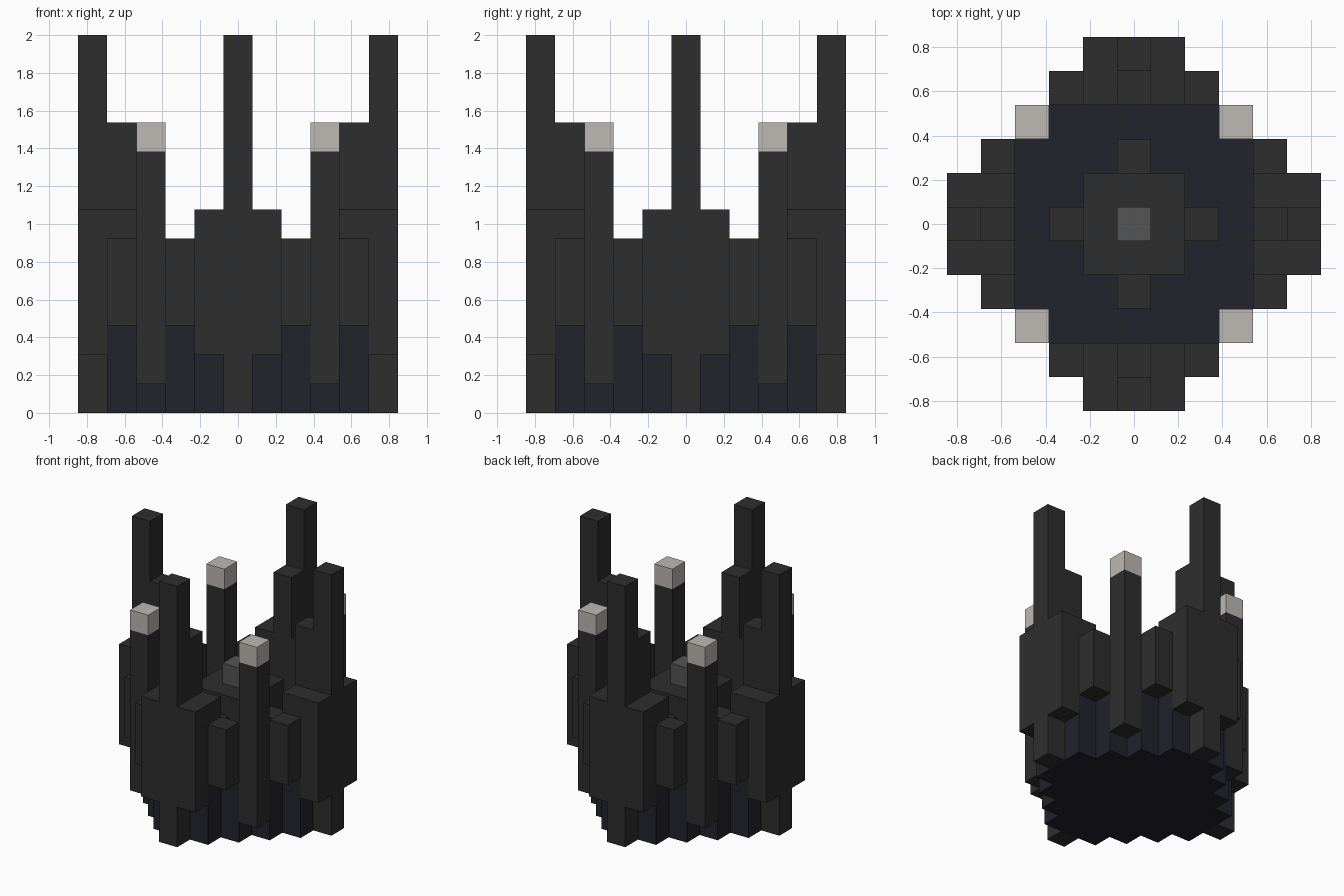
import bpy
import bmesh
from mathutils import Matrix, Vector
from math import pi

cube = bpy.data.objects.get("Cube")
if cube:
    bpy.data.objects.remove(cube, do_unlink=True)

U = 2 / 13  # edge of one block


def material(name, color):
    m = bpy.data.materials.new(name)
    m.use_nodes = True
    rgba = (*color, 1)
    m.diffuse_color = rgba
    bsdf = next(n for n in m.node_tree.nodes if n.type == 'BSDF_PRINCIPLED')
    bsdf.inputs["Base Color"].default_value = rgba
    bsdf.inputs["Roughness"].default_value = 0.9
    return m


charcoal = material("charcoal", (0.027, 0.027, 0.027))
midnight = material("midnight_blue", (0.016, 0.016, 0.027))
bone = material("bone_white", (0.51, 0.485, 0.445))
stone = material("stone_grey", (0.09, 0.09, 0.09))


def finish(name, bm, mat):
    bmesh.ops.recalc_face_normals(bm, faces=bm.faces)
    me = bpy.data.meshes.new(name)
    bm.to_mesh(me)
    bm.free()
    me.materials.append(mat)
    ob = bpy.data.objects.new(name, me)
    bpy.context.collection.objects.link(ob)
    return ob


def blocks(name, mat, x, y, z0, z1, turns=4, wide=1, mirror=False):
    """Box centred on block (x, y) from level z0 to z1, repeated around the z axis."""
    bm = bmesh.new()
    for side in ((1, -1) if mirror else (1,)):
        for k in range(turns):
            place = (Matrix.Rotation(k * pi / 2, 4, 'Z')
                     @ Matrix.Translation(Vector((x * side, y, (z0 + z1) / 2)) * U)
                     @ Matrix.Diagonal((wide * U, U, (z1 - z0) * U, 1)))
            bmesh.ops.create_cube(bm, size=1, matrix=place)
    return finish(name, bm, mat)


# Stepped diamond base, extruded from one quarter of its outline
quarter = []
for i in range(4):
    quarter.append(Vector((4.5 - i, 1.5 + i, 0)) * U)
    if i < 3:
        quarter.append(Vector((3.5 - i, 1.5 + i, 0)) * U)
bm = bmesh.new()
outline = [bm.verts.new(Matrix.Rotation(k * pi / 2, 3, 'Z') @ p)
           for k in range(4) for p in quarter]
floor = bm.faces.new(outline)
top = bmesh.ops.extrude_face_region(bm, geom=[floor], use_keep_orig=True)
bmesh.ops.translate(bm, vec=(0, 0, 3 * U),
                    verts=[g for g in top["geom"] if isinstance(g, bmesh.types.BMVert)])
finish("stepped_base", bm, midnight)

# Outer walls and tall spires on the four sides
blocks("tall_spire", charcoal, 0, -5, 0, 13)
blocks("outer_wall", charcoal, 1, -5, 2, 7, mirror=True)
blocks("inner_wall", charcoal, 1, -4, 3, 7, mirror=True)
blocks("spire_buttress", charcoal, 0, -4, 3, 10)
blocks("wall_shoulder", charcoal, 2, -4, 3, 6, mirror=True)

# Corner posts with pale caps
blocks("corner_post", charcoal, 3, -3, 1, 9)
blocks("corner_cap", bone, 3, -3, 9, 10)

# Central stepped mound
core = blocks("core_block", charcoal, 0, 0, 3, 6, turns=1, wide=3)
core.scale.y = 3
blocks("core_arm", charcoal, 0, -2, 3, 5)
blocks("core_tip", stone, 0, 0, 6, 7, turns=1)
